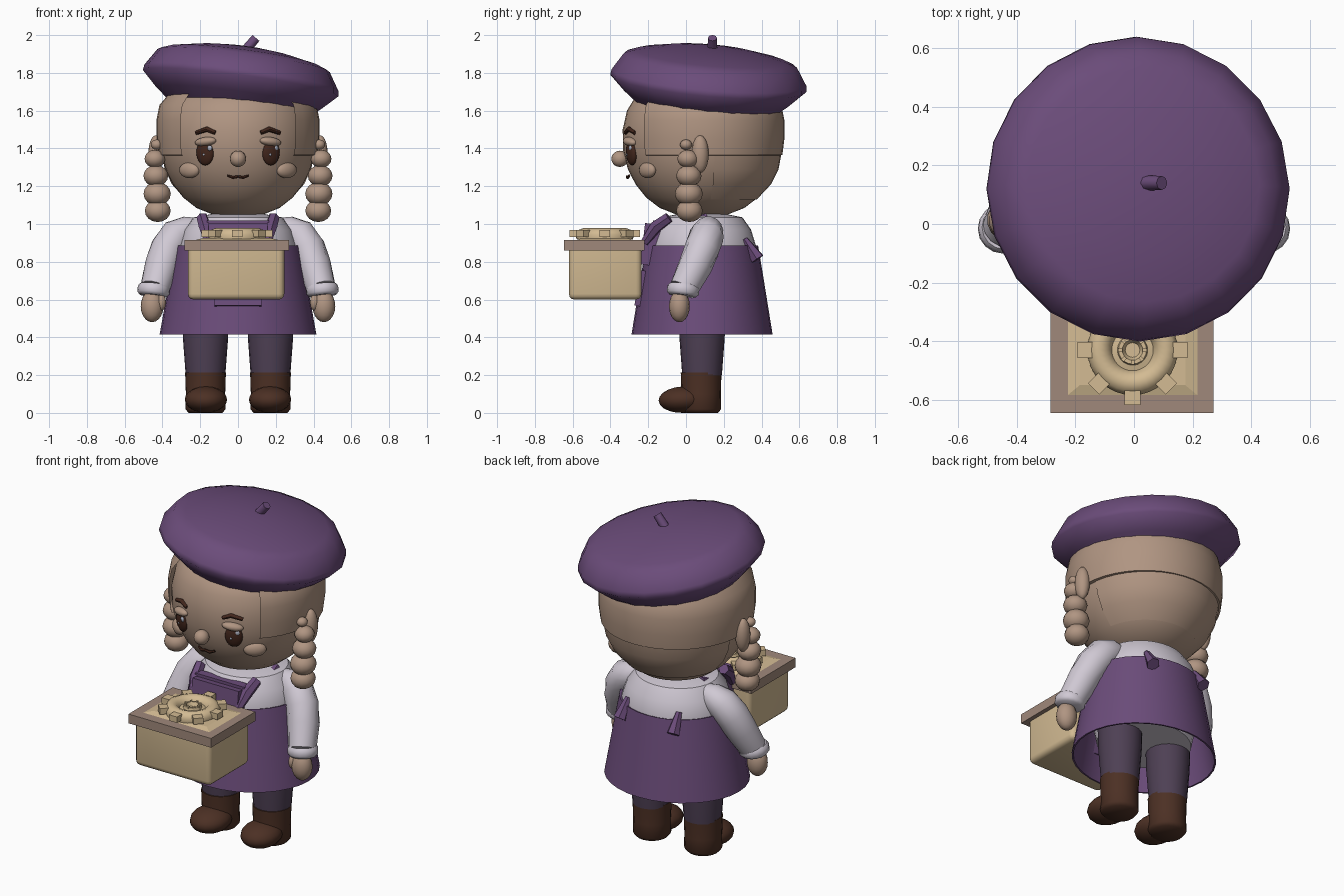
import bpy, bmesh, math
from mathutils import Vector, Matrix, Euler

if "Cube" in bpy.data.objects:
    bpy.data.objects.remove(bpy.data.objects["Cube"])


def mat(name, r, g, b):
    m = bpy.data.materials.new(name)
    lin = [((c / 255 + 0.055) / 1.055) ** 2.4 for c in (r, g, b)]
    m.diffuse_color = (*lin, 1)
    m.use_nodes = True
    m.node_tree.nodes["Principled BSDF"].inputs["Base Color"].default_value = m.diffuse_color
    return m


PURPLE = mat("purple cloth", 107, 76, 122)
SKIN = mat("skin", 176, 149, 130)
WHITE = mat("white shirt", 208, 201, 212)
CREAM = mat("cream wood", 211, 187, 147)
TAN = mat("rim brown", 160, 137, 123)
BOOT = mat("boot brown", 76, 48, 36)
LEGGING = mat("dark legging", 78, 64, 84)
DARK = mat("dark brown", 66, 38, 28)
GLINT = mat("eye glint", 170, 175, 190)


def finish(name, bm, material, angle=40):
    bmesh.ops.remove_doubles(bm, verts=bm.verts, dist=0.0005)
    bmesh.ops.recalc_face_normals(bm, faces=bm.faces)
    me = bpy.data.meshes.new(name)
    bm.to_mesh(me)
    bm.free()
    ob = bpy.data.objects.new(name, me)
    bpy.context.collection.objects.link(ob)
    me.materials.append(material)
    bpy.ops.object.select_all(action='DESELECT')
    ob.select_set(True)
    bpy.context.view_layer.objects.active = ob
    bpy.ops.object.shade_smooth_by_angle(angle=math.radians(angle))
    return ob


def rings(bm, loops):
    """Bridge equal loops of points into a skin."""
    vs = [[bm.verts.new(p) for p in lp] for lp in loops]
    n = len(vs[0])
    for a, b in zip(vs, vs[1:]):
        for i in range(n):
            j = (i + 1) % n
            bm.faces.new((a[i], a[j], b[j], b[i]))
    return vs


def lathe(name, prof, material, loc=(0, 0, 0), sx=1, sy=1, n=32, rot=(0, 0, 0), keep=None, angle=40):
    """Revolve (radius, z) pairs around z."""
    bm = bmesh.new()
    m = Matrix.Translation(loc) @ Euler(rot).to_matrix().to_4x4()
    rings(bm, [[m @ Vector((r * sx * math.cos(2 * math.pi * i / n), r * sy * math.sin(2 * math.pi * i / n), z))
                for i in range(n)] for r, z in prof])
    if keep:
        bad = [f for f in bm.faces if not keep(f.calc_center_median())]
        bmesh.ops.delete(bm, geom=bad, context='FACES')
    return finish(name, bm, material, angle)


def ball(name, loc, size, material, rot=(0, 0, 0), u=16, v=10):
    bm = bmesh.new()
    m = Matrix.LocRotScale(Vector(loc), Euler(rot), Vector(size))
    bmesh.ops.create_uvsphere(bm, u_segments=u, v_segments=v, radius=1, matrix=m)
    return finish(name, bm, material, 60)


def box(name, loc, size, material, rot=(0, 0, 0), bevel=0):
    bm = bmesh.new()
    m = Matrix.LocRotScale(Vector(loc), Euler(rot), Vector(size))
    bmesh.ops.create_cube(bm, size=1, matrix=m)
    if bevel:
        low = [e for e in bm.edges if min(v.co.z for v in e.verts) < loc[2]]
        bmesh.ops.bevel(bm, geom=low, offset=bevel, segments=3, profile=0.5, affect='EDGES')
    return finish(name, bm, material)


def tube(name, pts, material, n=14):
    """Closed tube through (x, y, z, radius) points."""
    bm = bmesh.new()
    ps = [Vector(p[:3]) for p in pts]
    loops = []
    for i, p in enumerate(ps):
        t = (ps[min(i + 1, len(ps) - 1)] - ps[max(i - 1, 0)]).normalized()
        q = t.to_track_quat('Z', 'Y')
        loops.append([p + q @ Vector((math.cos(2 * math.pi * k / n), math.sin(2 * math.pi * k / n), 0)) * pts[i][3]
                      for k in range(n)])
    vs = rings(bm, loops)
    bm.faces.new(vs[0])
    bm.faces.new(vs[-1])
    return finish(name, bm, material, 45)


# beret and stem, tilted
tilt = (math.radians(-5), math.radians(7.7), 0)
lathe("beret", [(0, -0.05), (0.345, -0.07), (0.37, -0.145), (0.44, -0.09), (0.522, -0.01), (0.518, 0.02),
                (0.46, 0.112), (0.40, 0.135), (0.25, 0.165), (0.12, 0.18), (0, 0.185)],
      PURPLE, (0.015, 0.12, 1.755), n=20, rot=tilt, angle=60)
tube("beret_stem", [(0.04, 0.14, 1.92, 0.026), (0.095, 0.14, 1.985, 0.024)], PURPLE, 8)

# head and hair shell
CY = 0.085
lathe("head", [(0, 1.03), (0.12, 1.045), (0.22, 1.085), (0.29, 1.14), (0.345, 1.21), (0.385, 1.29), (0.41, 1.39),
               (0.412, 1.5), (0.39, 1.6), (0.33, 1.7), (0, 1.74)], SKIN, (0, CY, 0), sy=1.02, n=40, angle=60)
lathe("hair", [(0.395, 1.36), (0.425, 1.365), (0.436, 1.45), (0.436, 1.55), (0.42, 1.63), (0.36, 1.7)],
      SKIN, (0, CY, 0), sx=0.99, n=40, keep=lambda c: c.y > -0.21, angle=50)
lathe("nape_hair", [(0.29, 1.13), (0.365, 1.21), (0.405, 1.29), (0.42, 1.37)], SKIN, (0, CY, 0), sx=0.97, n=40,
      keep=lambda c: c.y > 0.12, angle=50)


def face_y(x, r=0.40):
    return CY - 1.03 * math.sqrt(r * r - x * x)


# face
ball("nose", (0, -0.35, 1.345), (0.043, 0.045, 0.043), SKIN)
tube("mouth", [(-0.055, -0.30, 1.256, 0.006), (-0.028, -0.309, 1.246, 0.009), (0, -0.311, 1.251, 0.008),
               (0.028, -0.309, 1.246, 0.009), (0.055, -0.30, 1.256, 0.006)], DARK, 6)
for s, side in ((-1, "left"), (1, "right")):
    yaw = s * 0.43
    ball(side + "_eye", (s * 0.175, face_y(0.175) - 0.004, 1.375), (0.05, 0.022, 0.065), DARK, (0.08, 0, yaw))
    ball(side + "_eyelid", (s * 0.172, face_y(0.172) - 0.01, 1.436), (0.062, 0.03, 0.024), SKIN, (0, s * 0.12, yaw))
    for k, (gx, gz, gr) in enumerate(((0.025, 1.402, 0.015), (-0.005, 1.368, 0.008))):
        x = s * 0.175 + gx
        ball(f"{side}_glint_{k}", (x, face_y(abs(x)) - 0.022, gz), (gr, 0.008, gr), GLINT, (0, 0, yaw), 8, 6)
    tube(side + "_brow", [(s * x, face_y(x, 0.407) - 0.004, z, r) for x, z, r in
                          ((0.12, 1.483, 0.011), (0.165, 1.502, 0.014), (0.222, 1.482, 0.011))], DARK, 8)
    ball(side + "_cheek", (s * 0.257, face_y(0.257, 0.382) + 0.002, 1.285), (0.064, 0.03, 0.042), SKIN, (0, 0, s * 0.65))
    # ears and braids
    ball(side + "_ear", (s * 0.435, 0.075, 1.37), (0.04, 0.045, 0.1), SKIN)
    for k, (x, y, z, r) in enumerate(((0.43, 0.0, 1.42, 0.032), (0.44, 0.01, 1.345, 0.056), (0.435, 0.015, 1.255, 0.067),
                                      (0.428, 0.015, 1.16, 0.074), (0.425, 0.018, 1.07, 0.07))):
        ball(f"{side}_braid_{k}", (s * x, y, z), (r, r, r * 0.85), SKIN, u=14, v=8)

    # sleeve, cuff and hand
    tube(side + "_sleeve", [(s * x, y, z, r) for x, y, z, r in
                            ((0.20, 0.12, 0.985, 0.05), (0.26, 0.12, 0.97, 0.075), (0.32, 0.11, 0.94, 0.092),
                             (0.37, 0.085, 0.87, 0.094), (0.405, 0.05, 0.78, 0.09), (0.44, -0.01, 0.66, 0.078))], WHITE)
    lathe(side + "_cuff", [(0.05, 0.015), (0.075, 0.03), (0.085, 0.015), (0.085, -0.015), (0.072, -0.03), (0, -0.03)],
          WHITE, (s * 0.447, -0.015, 0.65), n=16, rot=(-0.12, -s * 0.1, 0), angle=60)
    ball(side + "_hand", (s * 0.455, -0.035, 0.565), (0.06, 0.055, 0.085), SKIN)
    ball(side + "_thumb", (s * 0.405, -0.05, 0.585), (0.025, 0.03, 0.045), SKIN, u=10, v=6)

    # legs and boots
    lathe(side + "_leg", [(0, 0.6), (0.125, 0.6), (0.12, 0.4), (0.105, 0.2)], LEGGING, (s * 0.172, CY, 0), n=20)
    lathe(side + "_boot_shaft", [(0, 0.215), (0.108, 0.215), (0.104, 0.1), (0.106, 0.02), (0.09, 0), (0, 0)],
          BOOT, (s * 0.172, 0.08, 0), n=20, angle=60)
    ball(side + "_boot_toe", (s * 0.17, -0.015, 0.07), (0.112, 0.13, 0.07), BOOT, (0.04, 0, 0))

    # shoulder straps and back ribbons
    tube(side + "_strap", [(s * 0.155, -0.22, 0.9, 0.022), (s * 0.175, -0.16, 0.985, 0.034),
                           (s * 0.19, -0.09, 1.035, 0.03)], PURPLE, 6)
    tube(side + "_strap_top", [(s * 0.19, 0.05, 1.02, 0.02), (s * 0.18, 0.11, 1.035, 0.025)], PURPLE, 6)
    tube(side + "_ribbon", [(s * 0.17, 0.31, 0.92, 0.018), (s * 0.18, 0.38, 0.815, 0.038)], PURPLE, 6)

# shirt body
lathe("shirt", [(0, 0.5), (0.27, 0.5), (0.31, 0.7), (0.315, 0.88), (0.285, 0.97), (0.235, 1.035), (0.1, 1.06), (0, 1.06)],
      WHITE, (0, CY, 0), sy=0.91, n=32)

# apron skirt, bib and pocket
lathe("apron_skirt", [(0.315, 0.88), (0.33, 0.885), (0.355, 0.75), (0.415, 0.415), (0.405, 0.415), (0.34, 0.75), (0.315, 0.88)],
      PURPLE, (0, CY, 0), sy=0.9, n=32)
box("apron_bib", (0, -0.18, 0.89), (0.31, 0.10, 0.22), PURPLE, (-0.12, 0, 0))
box("apron_collar", (0, -0.15, 1.005), (0.33, 0.05, 0.025), PURPLE)
box("apron_pocket", (0, -0.243, 0.66), (0.25, 0.03, 0.19), PURPLE, (-0.16, 0, 0))

# carried box with rim and sloped lid panel
box("box_body", (-0.01, -0.4275, 0.735), (0.51, 0.385, 0.27), CREAM, bevel=0.03)
box("box_rim", (-0.007, -0.4325, 0.887), (0.555, 0.425, 0.056), TAN)
bm = bmesh.new()
rings(bm, [[(-0.005 + a * w, -0.43 + b * d, z) for a, b in ((-1, -1), (1, -1), (1, 1), (-1, 1))]
           for w, d, z in ((0.225, 0.157, 0.914), (0.18, 0.12, 0.925), (0, 0, 0.925))])
finish("lid_panel", bm, CREAM, 5)

# gear ornament
G = (-0.005, -0.43, 0)
lathe("gear_ring", [(0.07, 0.92), (0.15, 0.92), (0.154, 0.945), (0.14, 0.968), (0.115, 0.978), (0.09, 0.97),
                    (0.07, 0.945), (0.07, 0.92)], CREAM, G, n=32, angle=60)
lathe("gear_hub", [(0.075, 0.945), (0.052, 0.95), (0.048, 0.965), (0.035, 0.965), (0.025, 0.945), (0, 0.945)],
      CREAM, G, n=20)
for k in range(8):
    a = k * math.pi / 4
    box(f"gear_tooth_{k}", (G[0] + 0.16 * math.cos(a), G[1] + 0.16 * math.sin(a), 0.95), (0.055, 0.055, 0.036),
        CREAM, (0, 0, a))
    box(f"hub_notch_{k}", (G[0] + 0.042 * math.cos(a), G[1] + 0.042 * math.sin(a), 0.965), (0.016, 0.012, 0.012),
        CREAM, (0, 0, a))
